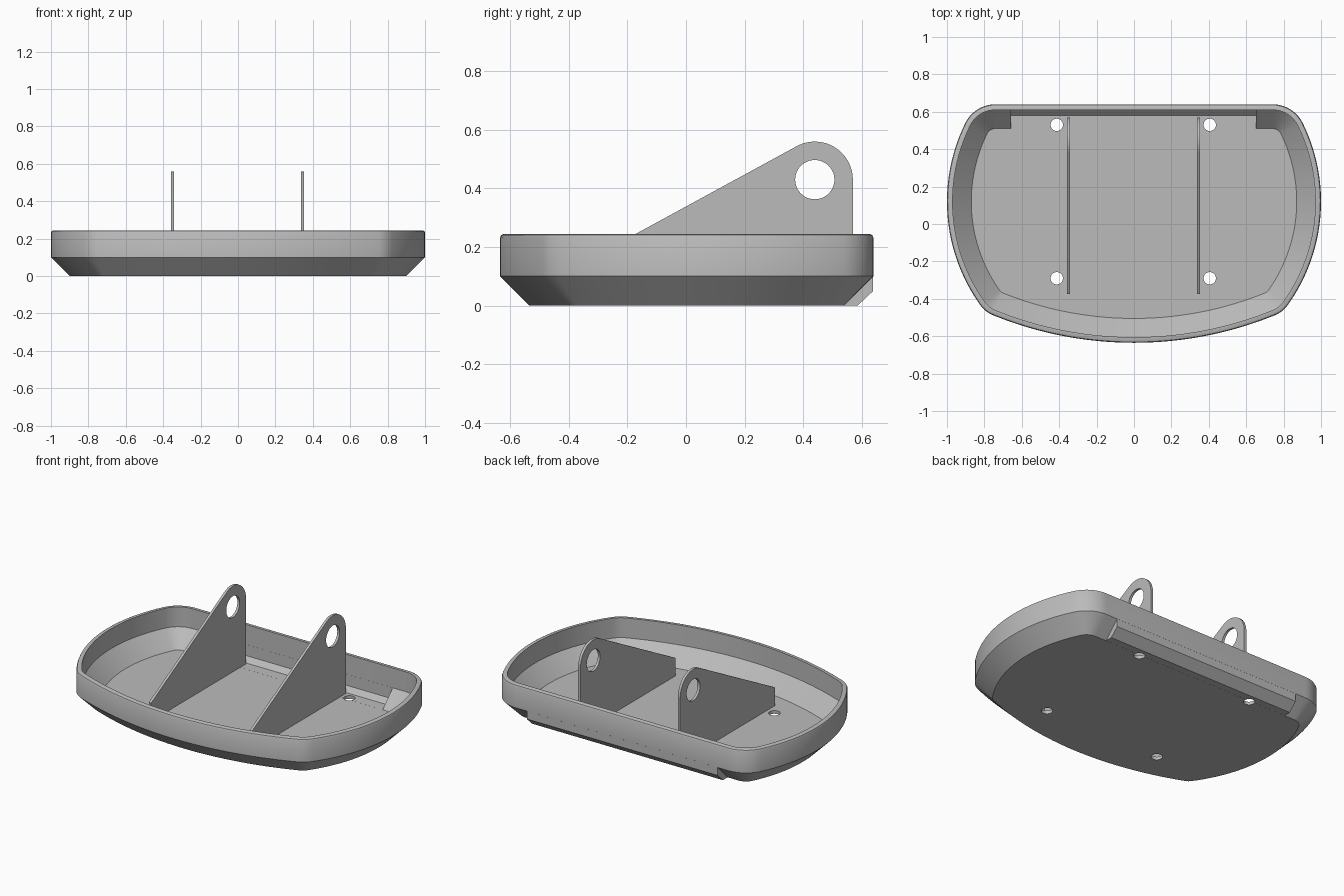
import bpy, bmesh, math
from mathutils import Vector

if "Cube" in bpy.data.objects:
    bpy.data.objects.remove(bpy.data.objects["Cube"])

grey = bpy.data.materials.new("plain_grey")
grey.diffuse_color = (0.5, 0.5, 0.5, 1)
grey.use_nodes = True
grey.node_tree.nodes["Principled BSDF"].inputs["Base Color"].default_value = grey.diffuse_color


def new_object(name, bm):
    bmesh.ops.recalc_face_normals(bm, faces=bm.faces)
    mesh = bpy.data.meshes.new(name)
    bm.to_mesh(mesh)
    bm.free()
    mesh.materials.append(grey)
    ob = bpy.data.objects.new(name, mesh)
    bpy.context.collection.objects.link(ob)
    return ob


def prism(name, profile, x0, x1):
    """Extrude a (y, z) profile along x."""
    bm = bmesh.new()
    a = [bm.verts.new((x0, y, z)) for y, z in profile]
    b = [bm.verts.new((x1, y, z)) for y, z in profile]
    n = len(a)
    for i in range(n):
        bm.faces.new((a[i], a[(i + 1) % n], b[(i + 1) % n], b[i]))
    bm.faces.new(a)
    bm.faces.new(b)
    return new_object(name, bm)


def circle(cy, cz, r, n=48):
    return [(cy + r * math.cos(2 * math.pi * i / n),
             cz + r * math.sin(2 * math.pi * i / n)) for i in range(n)]


def boolean(ob, tool, operation):
    mod = ob.modifiers.new("cut", 'BOOLEAN')
    mod.operation, mod.object, mod.solver = operation, tool, 'EXACT'
    bpy.context.view_layer.objects.active = ob
    bpy.ops.object.modifier_apply(modifier=mod.name)
    bpy.data.objects.remove(tool)


def smooth(ob, angle=25):
    bpy.ops.object.select_all(action='DESELECT')
    ob.select_set(True)
    bpy.context.view_layer.objects.active = ob
    bpy.ops.object.shade_smooth_by_angle(angle=math.radians(angle))


# Tray outline: a straight back, bowed sides and bowed front with filleted corners
SIDE_C, SIDE_R = Vector((0.05, 0.12)), 0.95
FRONT_C, FRONT_R = Vector((0, 1.365)), 2.0
BACK_Y = 0.64


def arc(c, r, a0, a1, n):
    return [c + r * Vector((math.cos(a0 + (a1 - a0) * i / n),
                            math.sin(a0 + (a1 - a0) * i / n))) for i in range(n + 1)]


def angle(v):
    return math.atan2(v.y, v.x)


def outline(d):
    """Closed outline, inset by d."""
    rs, rf, by = SIDE_R - d, FRONT_R - d, BACK_Y - d
    r1, r2 = max(0.18 - d, 0.02), max(0.16 - d, 0.02)
    # back corner fillet centre
    cy = by - r1
    c1 = Vector((SIDE_C.x + math.sqrt((rs - r1) ** 2 - (cy - SIDE_C.y) ** 2), cy))
    # front corner fillet centre, where the two reduced circles meet
    ra, rb = rs - r2, rf - r2
    gap = FRONT_C - SIDE_C
    dist = gap.length
    u = gap / dist
    along = (ra * ra - rb * rb + dist * dist) / (2 * dist)
    c2 = SIDE_C + u * along + Vector((u.y, -u.x)) * math.sqrt(ra * ra - along * along)
    a1, a2 = angle(c1 - SIDE_C), angle(c2 - SIDE_C)
    a3 = angle(c2 - FRONT_C)
    half = arc(c1, r1, math.pi / 2, a1, 10)
    half += arc(SIDE_C, rs, a1, a2, 24)[1:]
    half += arc(c2, r2, a2, a3, 8)[1:]
    half += arc(FRONT_C, rf, a3, -math.pi / 2, 18)[1:]
    return half + [Vector((-p.x, p.y)) for p in reversed(half[:-1])]


# Tray shell: outer chamfer, wall, rounded rim, inner wall, inner chamfer, floor
FLOOR = 0.02
section = [(0.1, 0), (0, 0.1), (0, 0.232), (0.004, 0.241), (0.013, 0.245),
           (0.03, 0.245), (0.03, FLOOR + 0.1), (0.13, FLOOR)]
bm = bmesh.new()
rings = [[bm.verts.new((p.x, p.y, z)) for p in outline(d)] for d, z in section]
for a, b in zip(rings, rings[1:]):
    for i in range(len(a)):
        j = (i + 1) % len(a)
        bm.faces.new((a[i], a[j], b[j], b[i]))
bm.faces.new(rings[0])
bm.faces.new(rings[-1])
tray = new_object("tray", bm)

# Squared-off pocket along the back edge, bulging outside and hollow inside
bulge = prism("bulge", [(0.53, 0.0002), (0.587, 0.0002), (0.6397, 0.05), (0.6397, 0.11),
                        (0.625, 0.11), (0.53, 0.012)], -0.668, 0.662)
boolean(tray, bulge, 'UNION')
pocket = prism("pocket", [(0.47, FLOOR + 0.0002), (0.58, FLOOR + 0.0002), (0.6098, 0.05),
                          (0.6098, 0.15), (0.47, 0.15)], -0.658, 0.651)
boolean(tray, pocket, 'DIFFERENCE')

# Four screw holes in the floor
for x in (-0.413, 0.405):
    for y in (-0.29, 0.53):
        bm = bmesh.new()
        bmesh.ops.create_cone(bm, cap_ends=True, segments=32, radius1=0.033,
                              radius2=0.033, depth=0.1)
        bmesh.ops.translate(bm, verts=bm.verts, vec=(x, y, 0.01))
        boolean(tray, new_object("screw_hole", bm), 'DIFFERENCE')
smooth(tray)

# Two hinge plates with a rounded ear and a pin hole
CY, CZ, R = 0.44, 0.43, 0.13
ear = [(CY + R * math.cos(math.radians(118.5 * i / 24)),
        CZ + R * math.sin(math.radians(118.5 * i / 24))) for i in range(25)]
profile = [(-0.375, FLOOR - 0.005), (0.57, FLOOR - 0.005)] + ear + [(-0.375, 0.134)]
for side, x in (("left", -0.351), ("right", 0.345)):
    plate = prism(side + "_hinge_plate", profile, x - 0.008, x + 0.008)
    boolean(plate, prism("pin_hole", circle(CY, CZ, 0.067), x - 0.05, x + 0.05), 'DIFFERENCE')
    smooth(plate)
